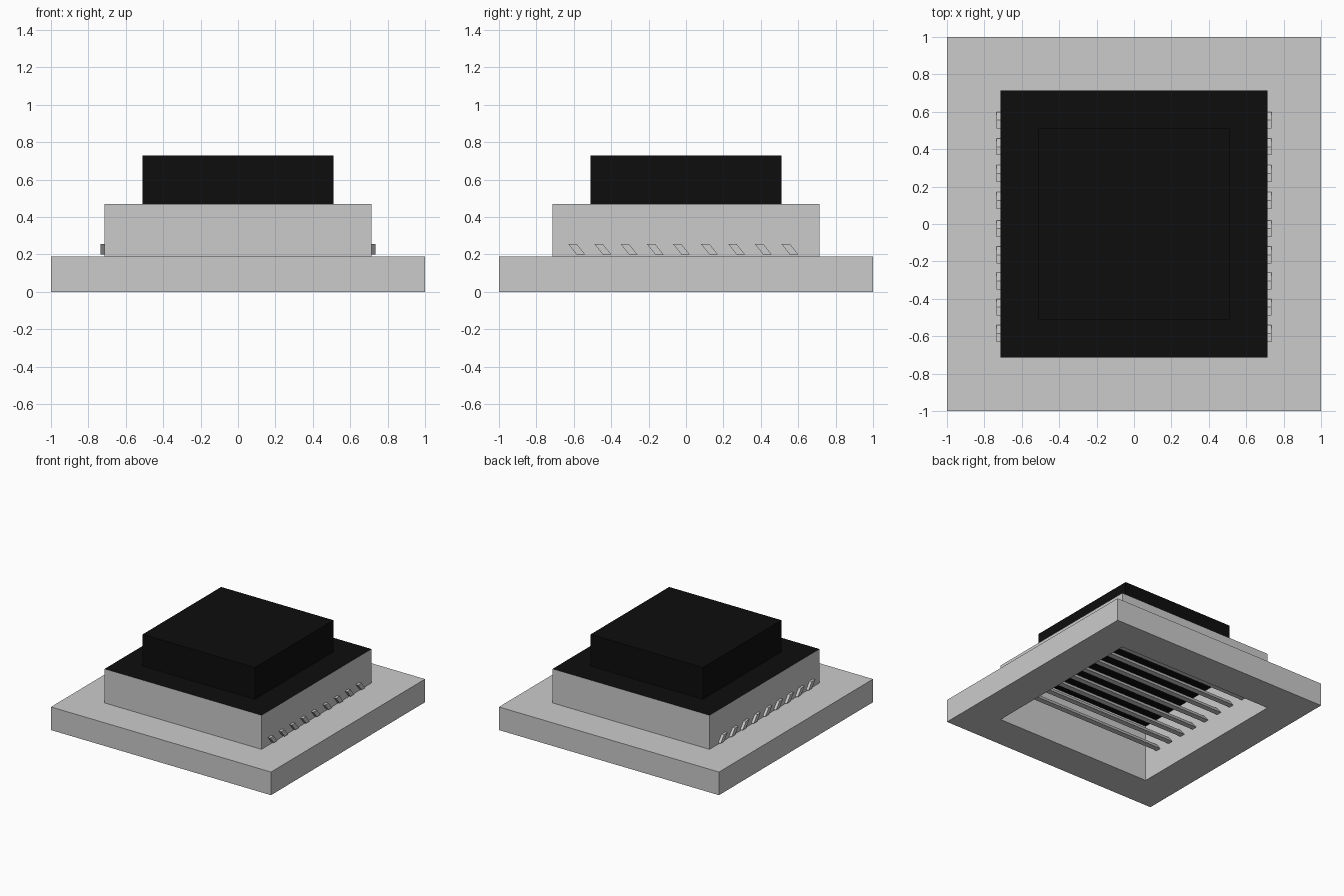
import bpy, bmesh

if "Cube" in bpy.data.objects:
    bpy.data.objects.remove(bpy.data.objects["Cube"])

black = bpy.data.materials.new("black")
black.diffuse_color = (0.004, 0.004, 0.004, 1)
black.use_nodes = True
black.node_tree.nodes["Principled BSDF"].inputs["Base Color"].default_value = black.diffuse_color


def finish(name, bm, mat=None):
    bmesh.ops.recalc_face_normals(bm, faces=bm.faces)
    mesh = bpy.data.meshes.new(name)
    bm.to_mesh(mesh)
    bm.free()
    if mat:
        mesh.materials.append(mat)
    obj = bpy.data.objects.new(name, mesh)
    bpy.context.collection.objects.link(obj)
    return obj


def square_sweep(name, profile, mat=None, closed=False, cap=False):
    """Sweep a (half width, z) profile around a square outline."""
    bm = bmesh.new()
    rings = [[bm.verts.new((sx * r, sy * r, z))
              for sx, sy in ((-1, -1), (1, -1), (1, 1), (-1, 1))]
             for r, z in profile]
    pairs = list(zip(rings, rings[1:]))
    if closed:
        pairs.append((rings[-1], rings[0]))
    for a, b in pairs:
        for i in range(4):
            j = (i + 1) % 4
            bm.faces.new((a[i], a[j], b[j], b[i]))
    if cap:
        bm.faces.new(rings[-1])
    return finish(name, bm, mat)


OUT, NECK, BOX = 1.0, 0.713, 0.51
Z1, Z2, Z3 = 0.19, 0.47, 0.73

# Flange frame with square opening
square_sweep("flange", [(OUT, 0), (OUT, Z1), (NECK, Z1), (NECK, 0)], closed=True)

# Open neck wall rising from the flange
square_sweep("neck", [(NECK, Z1), (NECK, Z2)])

# Black lid with the raised housing on it
square_sweep("lid", [(NECK, Z2)], black, cap=True)
square_sweep("housing", [(BOX, Z2), (BOX, Z3)], black, cap=True)

# Slanted louvre slats running across the opening
for n, y in enumerate((-.63, -.49, -.35, -.21, -.07, .08, .225, .368, .51)):
    bm = bmesh.new()
    face = bm.faces.new([bm.verts.new((-0.735, y + dy, z)) for dy, z in
                         ((0, .256), (.045, .256), (.09, .20), (.045, .20))])
    ext = bmesh.ops.extrude_face_region(bm, geom=[face], use_keep_orig=True)
    tip = [v for v in ext["geom"] if isinstance(v, bmesh.types.BMVert)]
    bmesh.ops.translate(bm, verts=tip, vec=(1.47, 0, 0))
    finish(f"louvre_slat_{n + 1}", bm)
